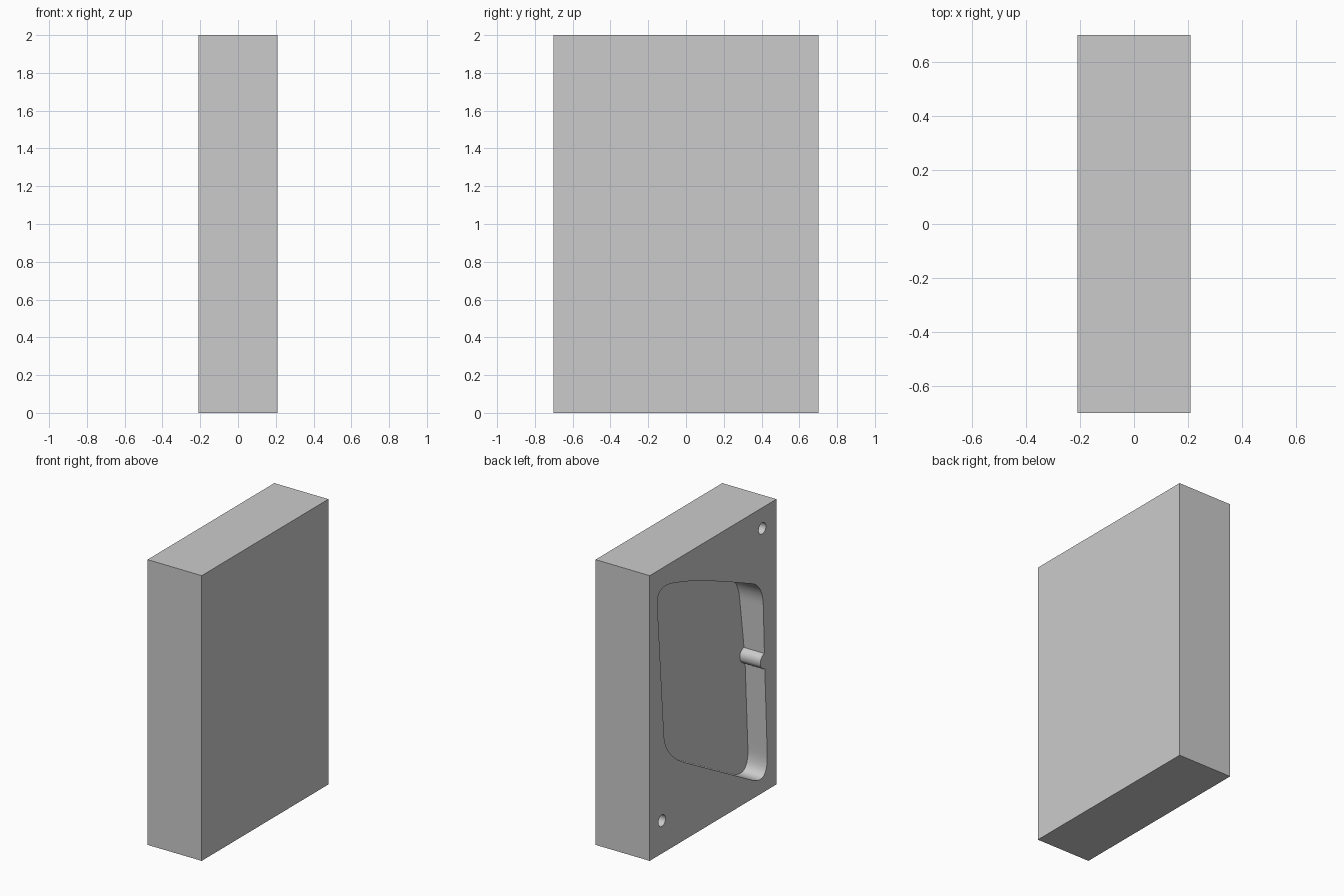
import bpy, bmesh
from math import sin, cos, pi, radians
from mathutils import Vector

cube = bpy.data.objects.get("Cube")
if cube:
    bpy.data.objects.remove(cube, do_unlink=True)

HALF_X, HALF_Y, HEIGHT = 0.21, 0.702, 2.0
HOLE_DEPTH = 0.155
OUTSIDE = -HALF_X - 0.05

grey = bpy.data.materials.new("plain_grey")
grey.use_nodes = True
colour = (0.6, 0.6, 0.6, 1)
grey.diffuse_color = colour
grey.node_tree.nodes["Principled BSDF"].inputs["Base Color"].default_value = colour


def make_object(name, bm):
    bmesh.ops.recalc_face_normals(bm, faces=bm.faces)
    mesh = bpy.data.meshes.new(name)
    bm.to_mesh(mesh)
    bm.free()
    mesh.materials.append(grey)
    obj = bpy.data.objects.new(name, mesh)
    bpy.context.collection.objects.link(obj)
    return obj


def prism(outline):
    """Extrude a (y, z) outline from just outside the -x side inwards."""
    bm = bmesh.new()
    face = bm.faces.new([bm.verts.new((OUTSIDE, y, z)) for y, z in outline])
    ext = bmesh.ops.extrude_face_region(bm, geom=[face])
    moved = [v for v in ext["geom"] if isinstance(v, bmesh.types.BMVert)]
    bmesh.ops.translate(bm, verts=moved, vec=(HOLE_DEPTH - HALF_X - OUTSIDE, 0, 0))
    return bm


def slice_up(bm, axis, start, step, count):
    """Cut the mesh by parallel planes so that its floor can bend."""
    normal = Vector((0, 0, 0))
    normal[axis] = 1
    for i in range(count):
        bmesh.ops.bisect_plane(bm, geom=bm.verts[:] + bm.edges[:] + bm.faces[:],
                               plane_co=normal * (start + i * step), plane_no=normal)


def floor_depth(y, z):
    """Pocket depth: grows away from the ridge wall and towards the top."""
    t = min(max((y + 0.6) / 1.2, 0), 1)
    return 0.15 + 0.06 * (1 - (1 - t) ** 2) + 0.07 * max(z - 0.9, 0)


def arc(y, z, r, start, end, n):
    angles = [radians(start + (end - start) * i / n) for i in range(n + 1)]
    return [(y + r * cos(a), z + r * sin(a)) for a in angles]


def corner(a, c, b, n=10):
    """Rounded corner from a to b, pulled towards c."""
    a, c, b = Vector(a), Vector(c), Vector(b)
    ts = [i / n for i in range(n + 1)]
    return [tuple(a * (1 - t) ** 2 + c * 2 * t * (1 - t) + b * t * t) for t in ts]


# Solid block
bm = bmesh.new()
bmesh.ops.create_cube(bm, size=1)
bmesh.ops.scale(bm, verts=bm.verts, vec=(2 * HALF_X, 2 * HALF_Y, HEIGHT))
bmesh.ops.translate(bm, verts=bm.verts, vec=(0, 0, HEIGHT / 2))
block = make_object("block", bm)

# Slanted pocket outline with a rounded ridge on one wall
outline = (
    corner((0.616, 1.76), (0.63, 1.915), (0.389, 1.833))
    + [(0.24, 1.787), (0.089, 1.731), (-0.189, 1.615)]
    + corner((-0.433, 1.509), (-0.55, 1.458), (-0.556, 1.314))
    + arc(-0.578, 0.915, 0.055, 80, -85, 12)
    + corner((-0.6, 0.246), (-0.605, 0.037), (-0.433, 0.133))
    + corner((0.311, 0.54), (0.53, 0.66), (0.544, 0.818))
)

# Gently bent pocket floor
pocket = prism(outline)
slice_up(pocket, 1, -0.47, 0.157, 7)
slice_up(pocket, 2, 0.303, 0.199, 8)
for v in pocket.verts:
    if v.co.x > -HALF_X:
        v.co.x = floor_depth(v.co.y, v.co.z) - HALF_X
bmesh.ops.triangulate(pocket, faces=pocket.faces[:])
cutters = [make_object("pocket_cutter", pocket)]

# Two round pin holes in opposite corners
for y, z in [(-0.545, 1.855), (0.567, 0.23)]:
    cutters.append(make_object("pin_hole_cutter", prism(arc(y, z, 0.04, 0, 345, 23))))

# Cut and tidy
bpy.context.view_layer.objects.active = block
block.select_set(True)
for cutter in cutters:
    cutter.hide_render = True
    mod = block.modifiers.new("cut", "BOOLEAN")
    mod.operation = "DIFFERENCE"
    mod.solver = "EXACT"
    mod.object = cutter
    bpy.ops.object.modifier_apply(modifier=mod.name)
    bpy.data.objects.remove(cutter, do_unlink=True)

bpy.ops.object.shade_smooth_by_angle(angle=pi / 6)
